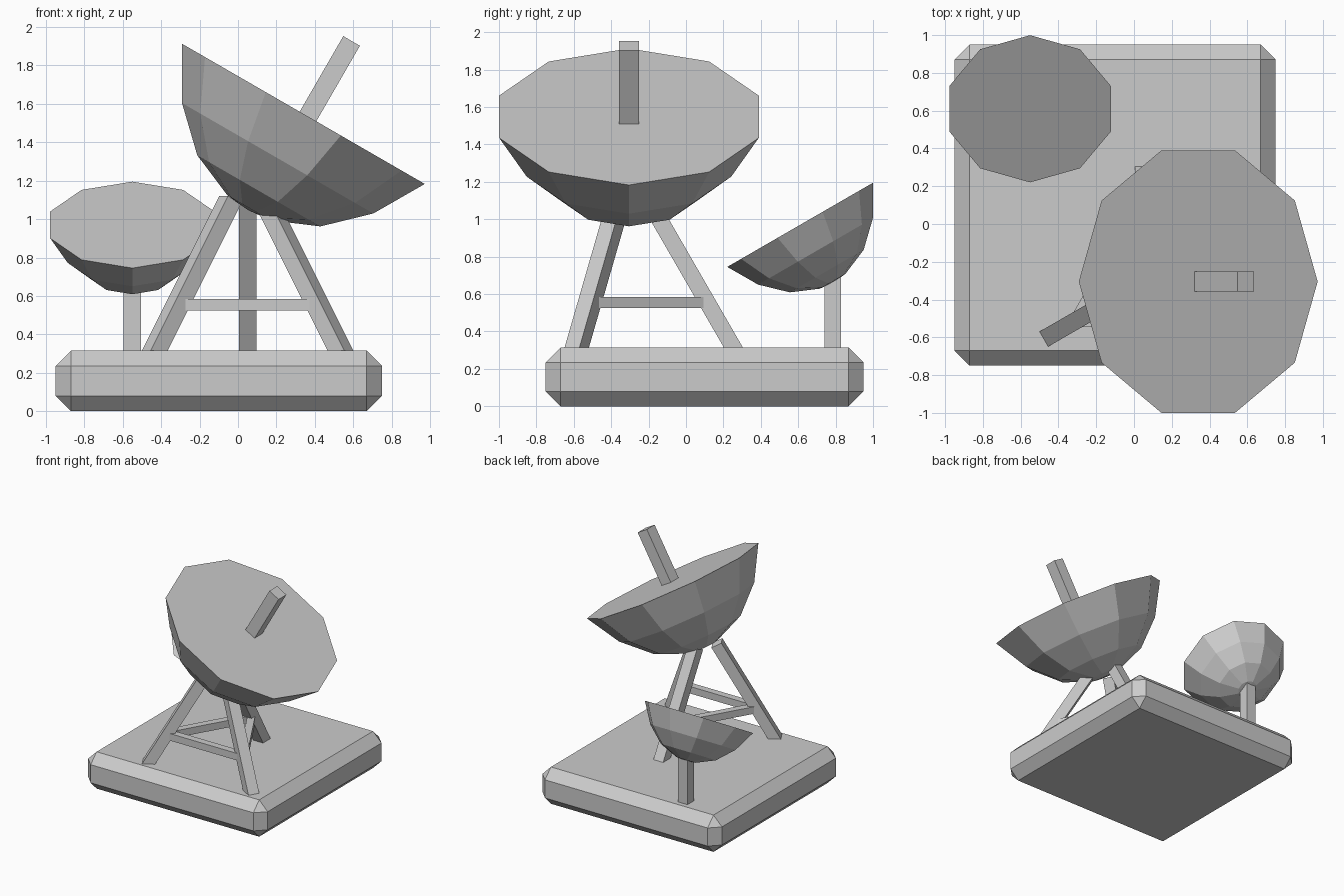
import bpy, bmesh, math
from mathutils import Vector, Matrix

cube = bpy.data.objects.get("Cube")
if cube:
    bpy.data.objects.remove(cube, do_unlink=True)

GREY = bpy.data.materials.new("light grey")
GREY.use_nodes = True
GREY.diffuse_color = (0.6, 0.6, 0.6, 1)
GREY.node_tree.nodes["Principled BSDF"].inputs["Base Color"].default_value = (0.6, 0.6, 0.6, 1)


def finish(name, bm):
    bmesh.ops.recalc_face_normals(bm, faces=bm.faces)
    mesh = bpy.data.meshes.new(name)
    bm.to_mesh(mesh)
    bm.free()
    mesh.materials.append(GREY)
    ob = bpy.data.objects.new(name, mesh)
    bpy.context.collection.objects.link(ob)
    return ob


def box(name, size, matrix):
    bm = bmesh.new()
    bmesh.ops.create_cube(bm, size=1, matrix=matrix @ Matrix.Diagonal((*size, 1)))
    return finish(name, bm)


def beam(name, start, end, width, height, side):
    """Box from start to end; side is the direction of its width."""
    z = (end - start).normalized()
    x = side.normalized()
    y = z.cross(x)
    rot = Matrix((x, y, z)).transposed().to_4x4()
    mid = Matrix.Translation((start + end) / 2)
    return box(name, (width, height, (end - start).length), mid @ rot)


def dish(name, matrix, scale, turn):
    """Closed ten-sided bowl with a flat face on its rim."""
    profile = [(0.73, 0), (0.575, -0.267), (0.37, -0.463), (0.13, -0.565)]
    bm = bmesh.new()
    rings = []
    for r, z in profile:
        angles = [turn + math.tau * i / 10 for i in range(10)]
        rings.append([bm.verts.new((r * math.cos(a), r * math.sin(a), z)) for a in angles])
    apex = bm.verts.new((0, 0, -0.578))
    bm.faces.new(rings[0])
    for i in range(10):
        j = (i + 1) % 10
        for a, b in zip(rings, rings[1:]):
            bm.faces.new((a[i], a[j], b[j], b[i]))
        bm.faces.new((rings[-1][i], rings[-1][j], apex))
    bm.transform(matrix @ Matrix.Scale(scale, 4))
    return finish(name, bm)


# Chamfered base slab
base = box("base", (1.7, 1.7, 0.315), Matrix.Translation((-0.1, 0.1, 0.1575)))
bevel = base.modifiers.new("chamfer", 'BEVEL')
bevel.width = 0.08
bevel.segments = 1

# Large dish with its feed arm
tilt = math.radians(30)
big = Matrix.Translation((0.34, -0.305, 1.548)) @ Matrix.Rotation(tilt, 4, 'Y')
dish("large_dish", big, 1, 0)
box("feed_arm", (0.1, 0.105, 0.55), big @ Matrix.Translation((0.028, 0, 0.179)))

# Small dish on its post
small = Matrix.Translation((-0.55, 0.61, 0.97)) @ Matrix.Rotation(tilt, 4, 'X')
dish("small_dish", small, 0.616, math.pi / 2)
box("small_dish_post", (0.09, 0.09, 0.45), Matrix.Translation((-0.55, 0.785, 0.485)))

# Tripod under the large dish
centre = Vector((0.05, -0.305, 0))
directions = [Vector((math.cos(a), math.sin(a), 0)) for a in map(math.radians, (90, 210, 330))]
names = ("back", "right", "left")
up = Vector((0, 0, 1))


def on_leg(direction, z):
    return centre + direction * (0.106 + (1.0975 - z) * math.tan(tilt)) + up * z


for d, n in zip(directions, names):
    beam(n + "_leg", on_leg(d, 0.25), on_leg(d, 1.0975), 0.092, 0.088, d.cross(up))

# Braces joining the legs
for i, n in enumerate(("back_right", "front", "back_left")):
    a, b = directions[i], directions[(i + 1) % 3]
    beam(n + "_brace", on_leg(a, 0.555), on_leg(b, 0.555), 0.06, 0.06, up)
